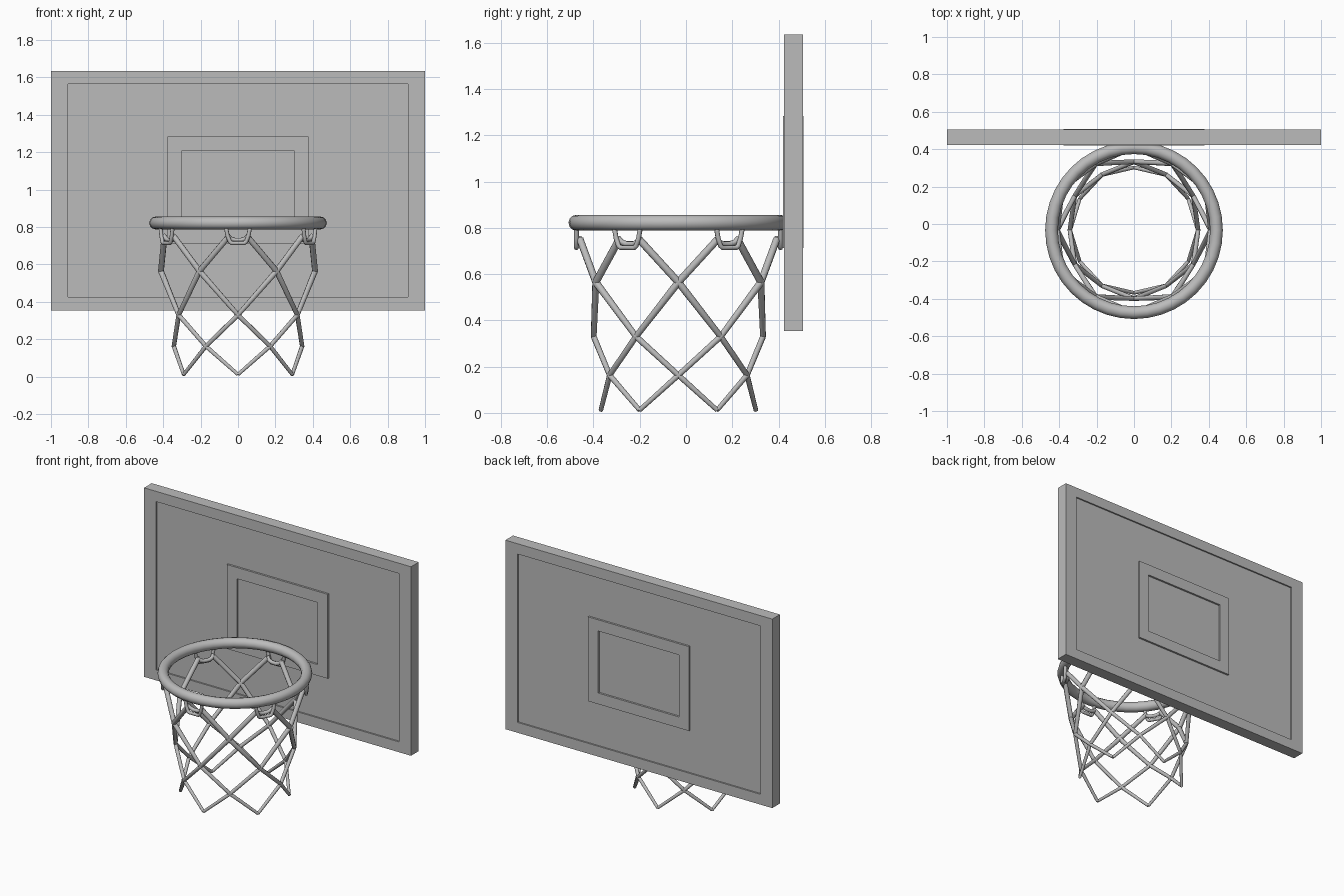
import bpy, bmesh, math
from mathutils import Vector

if "Cube" in bpy.data.objects:
    bpy.data.objects.remove(bpy.data.objects["Cube"])

grey = bpy.data.materials.new("plain grey")
grey.diffuse_color = (0.5, 0.5, 0.5, 1)
grey.use_nodes = True
grey.node_tree.nodes["Principled BSDF"].inputs["Base Color"].default_value = grey.diffuse_color

CY = -0.033                    # ring and net centre in y
FRONT, BACK = 0.423, 0.505     # backboard faces
RECESS, RAISE = 0.010, 0.003
RING_R = 0.441


def mesh_object(name, bm):
    bmesh.ops.recalc_face_normals(bm, faces=bm.faces)
    me = bpy.data.meshes.new(name)
    bm.to_mesh(me)
    bm.free()
    ob = bpy.data.objects.new(name, me)
    bpy.context.collection.objects.link(ob)
    me.materials.append(grey)
    return ob


# Backboard: slab with a shallow recessed panel on both sides
bm = bmesh.new()
bmesh.ops.create_cube(bm, size=1)
zc = 0.995
for v in bm.verts:
    v.co = Vector((v.co.x * 2, (FRONT + BACK) / 2 + v.co.y * (BACK - FRONT), zc + v.co.z * 1.28))
bm.normal_update()
for face in [f for f in bm.faces if abs(f.normal.y) > 0.9]:
    n = face.normal.copy()
    bmesh.ops.inset_individual(bm, faces=[face], thickness=0.08)
    for v in face.verts:
        v.co.x = math.copysign(0.91, v.co.x)
        v.co.z = zc + math.copysign(0.57, v.co.z - zc)
    inner = bmesh.ops.extrude_discrete_faces(bm, faces=[face])["faces"][0]
    low = [v for v in inner.verts]
    for v in low:
        v.co -= n * RECESS
mesh_object("backboard", bm)


# Target frames: raised rectangles on both faces of the board
def target_frame(name, y0, y1):
    bm = bmesh.new()
    rects = [(0.378, 0.712, 1.283), (0.303, 0.787, 1.207)]
    loops = []
    for y in (y0, y1):
        for hx, z0, z1 in rects:
            loops.append([bm.verts.new((x, y, z)) for x, z in
                          ((-hx, z0), (hx, z0), (hx, z1), (-hx, z1))])
    for a, b in ((0, 1), (1, 3), (3, 2), (2, 0)):
        for i in range(4):
            j = (i + 1) % 4
            bm.faces.new((loops[a][i], loops[a][j], loops[b][j], loops[b][i]))
    mesh_object(name, bm)


target_frame("front_target_frame", FRONT - RAISE, FRONT + RECESS)
target_frame("back_target_frame", BACK - RECESS, BACK + RAISE)

# Rim
bpy.ops.mesh.primitive_torus_add(major_radius=RING_R, minor_radius=0.034, major_segments=40,
                                 minor_segments=12, location=(0, CY, 0.822))
rim = bpy.context.object
rim.name = "rim"
rim.data.materials.append(grey)
bpy.ops.object.shade_smooth()


def polar(deg, r, z, t=0.0):
    """Point at an angle round the rim, shifted t along the tangent."""
    a = math.radians(deg)
    return (r * math.cos(a) - t * math.sin(a), CY + r * math.sin(a) + t * math.cos(a), z)


def tubes(name, paths):
    """Round cords along paths of (point, radius)."""
    cu = bpy.data.curves.new(name, 'CURVE')
    cu.dimensions = '3D'
    cu.bevel_depth = 1.0
    cu.bevel_resolution = 2
    cu.use_fill_caps = True
    for path in paths:
        sp = cu.splines.new('POLY')
        sp.points.add(len(path) - 1)
        for p, (co, r) in zip(sp.points, path):
            p.co = (*co, 1)
            p.radius = r
    ob = bpy.data.objects.new(name, cu)
    bpy.context.collection.objects.link(ob)
    cu.materials.append(grey)
    bpy.ops.object.select_all(action='DESELECT')
    ob.select_set(True)
    bpy.context.view_layer.objects.active = ob
    bpy.ops.object.convert(target='MESH')


hook_angles = [30 + 60 * k for k in range(6)]

# Hooks: tapered U under the rim
tubes("net_hooks", [[(polar(h, RING_R, z, t), 0.011) for t, z in
                     ((-0.066, 0.805), (-0.056, 0.755), (-0.044, 0.722), (-0.034, 0.714),
                      (0.034, 0.714), (0.044, 0.722), (0.056, 0.755), (0.066, 0.805))]
                    for h in hook_angles])

# Net: cords spiralling down both ways, crossing at shared knots
levels = [(30, 0.412, 0.565, 0.016), (60, 0.366, 0.33, 0.013),
          (90, 0.343, 0.163, 0.012), (120, 0.335, 0.012, 0.010)]
cords = []
for h in hook_angles:
    for s in (-1, 1):
        path = [(polar(h, 0.425, 0.750, s * 0.050), 0.016)]
        path += [(polar(h + s * d, r, z), w) for d, r, z, w in levels]
        cords.append(path)
tubes("net_cords", cords)

# Loops of cord through each hook
loops = []
for h in hook_angles:
    loops.append([(polar(h, r, z, t), 0.013) for t, r, z in
                  ((-0.056, 0.428, 0.757), (-0.040, 0.422, 0.738), (-0.018, 0.420, 0.730),
                   (0.018, 0.420, 0.730), (0.040, 0.422, 0.738), (0.056, 0.428, 0.757))])
tubes("net_loops", loops)
